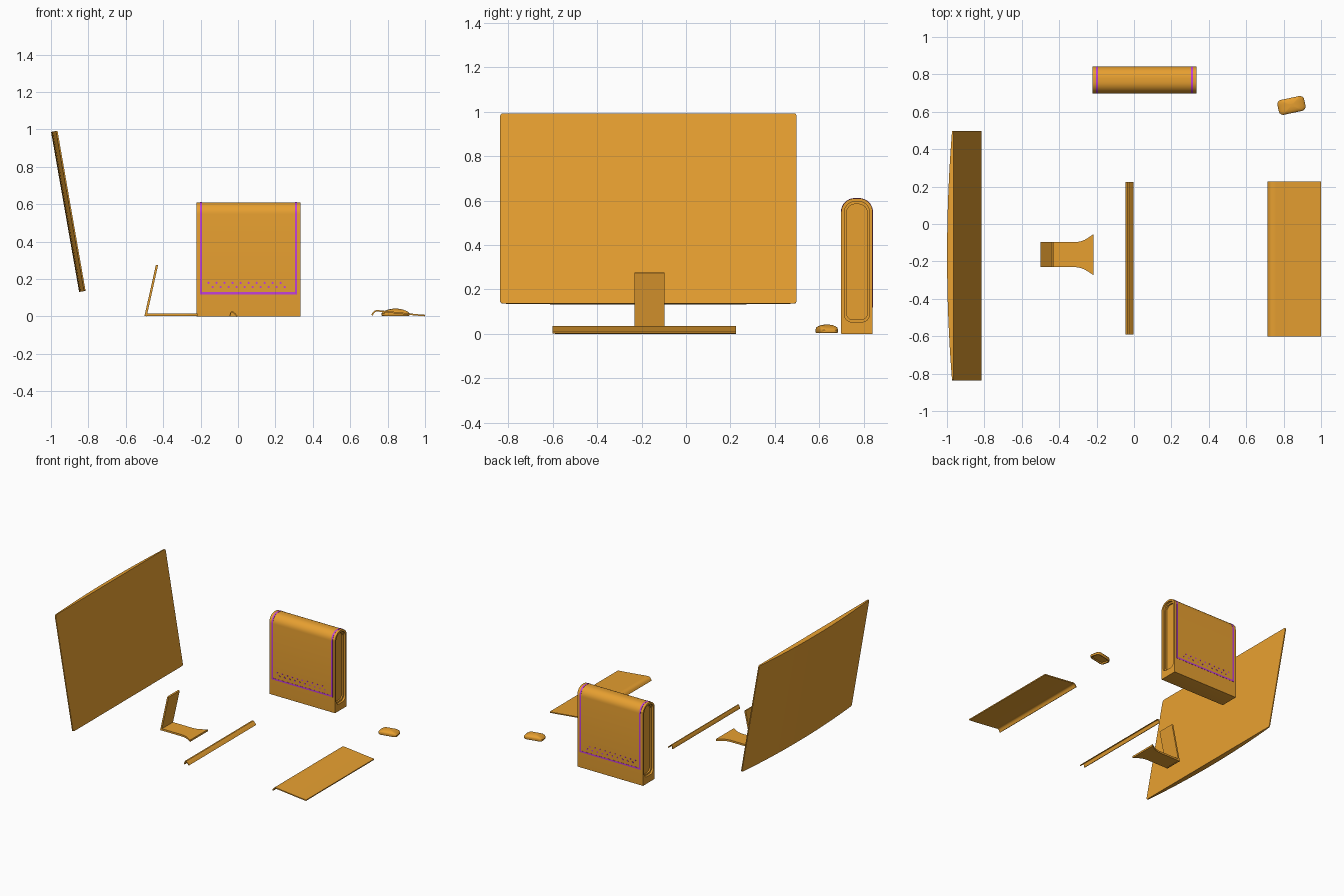
import bpy, bmesh, math
from mathutils import Vector, Matrix

if "Cube" in bpy.data.objects:
    bpy.data.objects.remove(bpy.data.objects["Cube"])


def material(name, color):
    m = bpy.data.materials.new(name)
    m.diffuse_color = color
    m.use_nodes = True
    m.node_tree.nodes["Principled BSDF"].inputs["Base Color"].default_value = m.diffuse_color
    return m


ORANGE = material("orange", (0.8, 0.35, 0.03, 1))
PURPLE = material("purple", (0.55, 0.05, 0.7, 1))


def finish(name, bm, mat=ORANGE):
    bmesh.ops.recalc_face_normals(bm, faces=bm.faces)
    me = bpy.data.meshes.new(name)
    bm.to_mesh(me)
    bm.free()
    me.materials.append(mat)
    ob = bpy.data.objects.new(name, me)
    bpy.context.collection.objects.link(ob)
    return ob


def loft_mesh(loops):
    """Skin a row of equal-length closed loops and cap both ends."""
    bm = bmesh.new()
    rings = [[bm.verts.new(p) for p in loop] for loop in loops]
    n = len(rings[0])
    for a, b in zip(rings, rings[1:]):
        for i in range(n):
            j = (i + 1) % n
            bm.faces.new((a[i], a[j], b[j], b[i]))
    bm.faces.new(rings[0])
    bm.faces.new(rings[-1])
    return bm


def loft(name, loops, mat=ORANGE):
    return finish(name, loft_mesh(loops), mat)


def rounded(a0, a1, b0, b1, r_low, r_top, seg=8):
    """Rounded rectangle, counter-clockwise from the lower right corner."""
    pts = []
    for ca, cb, r, start in ((a1 - r_low, b0 + r_low, r_low, -90),
                             (a1 - r_top, b1 - r_top, r_top, 0),
                             (a0 + r_top, b1 - r_top, r_top, 90),
                             (a0 + r_low, b0 + r_low, r_low, 180)):
        for i in range(seg + 1):
            t = math.radians(start + 90 * i / seg)
            pts.append((ca + r * math.cos(t), cb + r * math.sin(t)))
    return pts


def bent_sheet(name, path, thick, y0, y1):
    """Thin sheet following an x-z path, extruded along y."""
    pts = [Vector(p) for p in path]
    under = []
    for i, p in enumerate(pts):
        d = (pts[min(i + 1, len(pts) - 1)] - pts[max(i - 1, 0)]).normalized()
        under.append(p + Vector((d.y, -d.x)) * thick)
    outline = pts + under[::-1]
    return loft(name, [[(p.x, y, p.y) for p in outline] for y in (y0, y1)])


def box(name, x0, x1, y0, y1, z0, z1, mat=ORANGE):
    return loft(name, [[(x0, y0, z), (x1, y0, z), (x1, y1, z), (x0, y1, z)]
                       for z in (z0, z1)], mat)


# Monitor panel: flat screen, gently curved back, leaning backwards
Y0, Y1 = -0.837, 0.498
mid, half = (Y0 + Y1) / 2, (Y1 - Y0) / 2
lean = Vector((-0.15, 0, 0.856))
normal = Vector((0.856, 0, 0.15)).normalized()
plan = [(Y0, 0), (Y1, 0)]
for i in range(17):
    u = 1 - i / 8
    plan.append((mid + half * u, -0.008 - 0.027 * (1 - u * u)))
foot = Vector((-0.815, 0, 0.137))
bm = loft_mesh([[foot + lean * s + Vector((0, y, 0)) + normal * t
                 for y, t in plan] for s in (0, 1)])
corners = [e for e in bm.edges if e.calc_length() < 0.009
           and abs(e.verts[0].co.y - e.verts[1].co.y) < 1e-5]
bmesh.ops.bevel(bm, geom=corners, offset=0.012, segments=3, profile=0.5,
                affect='EDGES')
finish("monitor_panel", bm)

# Monitor stand: flared base plate and leaning upright
side = [(-0.497, 0.067), (-0.31, 0.067), (-0.285, 0.071), (-0.262, 0.08),
        (-0.24, 0.094), (-0.217, 0.109)]
cy = -0.164
flare = [(x, cy + w) for x, w in side] + [(x, cy - w) for x, w in side[::-1]]
loft("stand_base", [[(x, y, z) for x, y in flare] for z in (0.003, 0.017)])
bent_sheet("stand_upright", [(-0.5, 0.003), (-0.439, 0.277)], 0.012,
           cy - 0.067, cy + 0.067)

# Long low bar in front of the monitor
bent_sheet("sound_bar", [(-0.046, 0.0), (-0.043, 0.018), (-0.036, 0.028),
                         (-0.026, 0.027), (-0.012, 0.015), (-0.002, 0.002)],
           0.006, -0.59, 0.225)

# Keyboard: thin sheet bent down along its rear edge
bent_sheet("keyboard", [(0.713, 0.008), (0.72, 0.022), (0.729, 0.031),
                        (0.742, 0.035), (0.76, 0.033), (0.95, 0.013),
                        (1.0, 0.009)], 0.008, -0.602, 0.226)

# Mouse: domed shell with a hollow underside
mouse_loops = []
rot = math.radians(12)
for k, z, dome in ((0.78, 0.012, 0), (0.84, 0.003, 0), (0.96, 0.003, 0),
                   (1, 0.008, 0), (1, 0.026, 0.4), (0.95, 0.033, 0.4),
                   (0.82, 0.038, 0.4), (0.55, 0.041, 0.4), (0.2, 0.042, 0.4)):
    loop = []
    for a, b in rounded(-0.073, 0.073, -0.043, 0.043, 0.022, 0.022, 6):
        bulge = 1 - 0.12 * (a / 0.073) ** 2
        a, b = a * k, b * k * bulge
        loop.append((0.842 + a * math.cos(rot) - b * math.sin(rot),
                     0.634 + a * math.sin(rot) + b * math.cos(rot),
                     z * (1 - dome * (a / 0.073) ** 2)))
    mouse_loops.append(loop)
loft("mouse", mouse_loops)

# Computer case: arched shell with stepped recesses in both ends
CX0, CX1, CY0, CY1, TOP = -0.223, 0.335, 0.699, 0.841, 0.61
outer = rounded(CY0, CY1, 0, TOP, 0.001, 0.062)
rim = rounded(CY0 + 0.014, CY1 - 0.014, 0.053, TOP - 0.014, 0.035, 0.05)
inner = rounded(CY0 + 0.024, CY1 - 0.024, 0.064, TOP - 0.026, 0.028, 0.04)
right = [(CX1, outer), (CX1, rim), (CX1 - 0.016, rim),
         (CX1 - 0.016, inner), (CX1 - 0.028, inner)]
left = [(CX0 + CX1 - x, loop) for x, loop in right]
loft("computer_case", [[(x, y, z) for y, z in loop]
                       for x, loop in left[::-1] + right])

# Purple trim: hoops over the case and cross strips front and back
E = 0.0012
hoop = (rounded(CY0 - E, CY1 + E, 0.118, TOP + E, 0.001, 0.062)
        + rounded(CY0 + 0.004, CY1 - 0.004, 0.118, TOP - 0.004,
                  0.001, 0.058)[::-1])
for name, x0 in (("left_trim", -0.204), ("right_trim", 0.304)):
    loft(name, [[(x, y, z) for y, z in hoop] for x in (x0, x0 + 0.012)], PURPLE)
for name, y in (("front_trim", CY0 - E), ("back_trim", CY1 - 0.004)):
    box(name, -0.2, 0.31, y, y + 0.004 + E, 0.118, 0.13, PURPLE)

# Two staggered rows of vent holes on front and back
bm = bmesh.new()
for y in (CY0, CY1):
    for row, z in enumerate((0.18, 0.157)):
        for i in range(10):
            at = Matrix.Translation((-0.157 + 0.0428 * i + 0.0214 * row, y, z))
            bmesh.ops.create_cone(
                bm, cap_ends=True, segments=10, radius1=0.006, radius2=0.006,
                depth=0.003, matrix=at @ Matrix.Rotation(math.pi / 2, 4, 'X'))
finish("vent_holes", bm, PURPLE)

# Smooth curved areas, keep edges crisp
for ob in bpy.context.collection.objects:
    ob.select_set(True)
    bpy.context.view_layer.objects.active = ob
bpy.ops.object.shade_smooth_by_angle(angle=math.radians(30))
